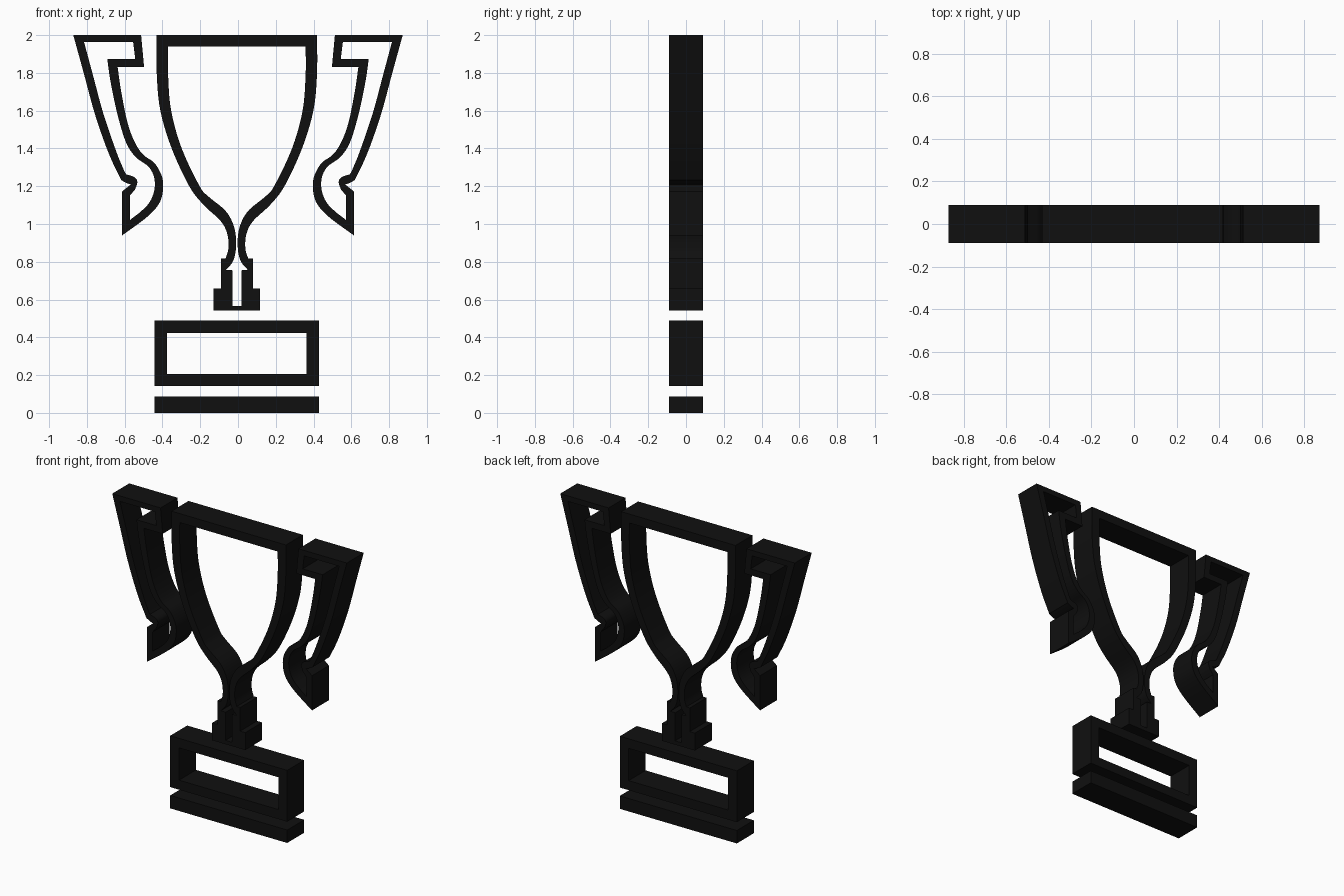
import bpy, math
from mathutils import Vector, Matrix

if "Cube" in bpy.data.objects:
    bpy.data.objects.remove(bpy.data.objects["Cube"])

DEPTH = 0.09      # half thickness
CX = -0.006       # centre line of the cup and plinth

black = bpy.data.materials.new("black")
black.diffuse_color = (0.005, 0.005, 0.005, 1)
black.use_nodes = True
black.node_tree.nodes["Principled BSDF"].inputs["Base Color"].default_value = black.diffuse_color


def spline(pts, steps=5):
    """Smooth Catmull-Rom run through a few points."""
    p = [Vector(q) for q in pts]
    p = [2 * p[0] - p[1]] + p + [2 * p[-1] - p[-2]]
    out = []
    for i in range(1, len(p) - 2):
        a, b, c, d = p[i - 1:i + 3]
        for s in range(steps):
            t = s / steps
            out.append(0.5 * (2 * b + (c - a) * t + (2 * a - 5 * b + 4 * c - d) * t * t
                              + (3 * b - a - 3 * c + d) * t ** 3))
    return [tuple(v) for v in out] + [tuple(pts[-1])]


def plate(name, loops):
    """Extrude front-view outlines (outer loop, then holes) along y."""
    cu = bpy.data.curves.new(name, 'CURVE')
    cu.dimensions, cu.fill_mode, cu.extrude = '2D', 'BOTH', DEPTH
    for loop in loops:
        s = cu.splines.new('POLY')
        s.points.add(len(loop) - 1)
        for pt, (x, z) in zip(s.points, loop):
            pt.co = (x, z, 0, 1)
        s.use_cyclic_u = True
    tmp = bpy.data.objects.new(name + "_outline", cu)
    bpy.context.collection.objects.link(tmp)
    bpy.context.view_layer.update()
    dg = bpy.context.evaluated_depsgraph_get()
    me = bpy.data.meshes.new_from_object(tmp.evaluated_get(dg))
    bpy.data.objects.remove(tmp)
    me.transform(Matrix.Rotation(math.pi / 2, 4, 'X'))
    me.materials.clear()
    me.materials.append(black)
    ob = bpy.data.objects.new(name, me)
    bpy.context.collection.objects.link(ob)
    bpy.ops.object.select_all(action='DESELECT')
    ob.select_set(True)
    bpy.context.view_layer.objects.active = ob
    bpy.ops.object.shade_smooth_by_angle(angle=math.radians(25))


def rect(hw, z0, z1):
    return [(CX - hw, z0), (CX + hw, z0), (CX + hw, z1), (CX - hw, z1)]


def symmetric(half):
    """Close a right-hand half profile with its mirror image."""
    return [(CX + x, z) for x, z in half] + [(CX - x, z) for x, z in reversed(half)]


# Plinth: solid foot bar and hollow plaque
plate("foot_bar", [rect(0.435, 0, 0.087)])
plate("plaque_frame", [rect(0.435, 0.143, 0.488), rect(0.369, 0.207, 0.424)])

# Cup with stem and stepped socket, drawn as a hollow outline
cup_outer = spline([(0.425, 2), (0.424, 1.79), (0.405, 1.6), (0.345, 1.4), (0.252, 1.2),
                    (0.175, 1.1), (0.085, 1.015), (0.05, 0.945), (0.045, 0.87), (0.06, 0.817)])
cup_outer += [(0.085, 0.817), (0.085, 0.658), (0.123, 0.658), (0.123, 0.541)]
cup_inner = spline([(0.364, 1.94), (0.364, 1.79), (0.348, 1.6), (0.292, 1.4), (0.197, 1.2),
                    (0.15, 1.145), (0.065, 1.075), (0.024, 1.01), (0.006, 0.94),
                    (0.006, 0.86), (0.022, 0.80), (0.058, 0.757)])
cup_inner += [(0.024, 0.755), (0.024, 0.567)]
plate("cup_and_stem", [symmetric(cup_outer), symmetric(cup_inner)])

# Handles: hollow ribbon outline, mirrored left and right
handle_outer = [(0.872, 2), (0.513, 2), (0.497, 1.83)]
handle_outer += spline([(0.637, 1.83), (0.62, 1.71), (0.587, 1.545), (0.55, 1.44), (0.505, 1.37),
                        (0.445, 1.325), (0.41, 1.27), (0.396, 1.215), (0.403, 1.145),
                        (0.43, 1.09), (0.49, 1.03), (0.613, 0.94)])
handle_outer += [(0.613, 1.173), (0.567, 1.21), (0.585, 1.214)]
handle_outer += spline([(0.618, 1.232), (0.685, 1.375), (0.757, 1.58), (0.815, 1.793),
                        (0.872, 2)])[:-1]
handle_inner = [(0.815, 1.963), (0.555, 1.963), (0.544, 1.873)]
handle_inner += spline([(0.692, 1.873), (0.675, 1.755), (0.638, 1.58), (0.592, 1.43),
                        (0.54, 1.353), (0.475, 1.305), (0.445, 1.25), (0.442, 1.185),
                        (0.465, 1.12), (0.51, 1.07), (0.571, 1.022)])
handle_inner += [(0.571, 1.152)]
handle_inner += spline([(0.545, 1.183), (0.533, 1.222), (0.548, 1.248), (0.592, 1.263)])
handle_inner += spline([(0.6, 1.275), (0.645, 1.385), (0.713, 1.585), (0.765, 1.777),
                        (0.815, 1.963)])[:-1]
for name, side in (("left_handle", -1), ("right_handle", 1)):
    plate(name, [[(side * x, z) for x, z in loop] for loop in (handle_outer, handle_inner)])
